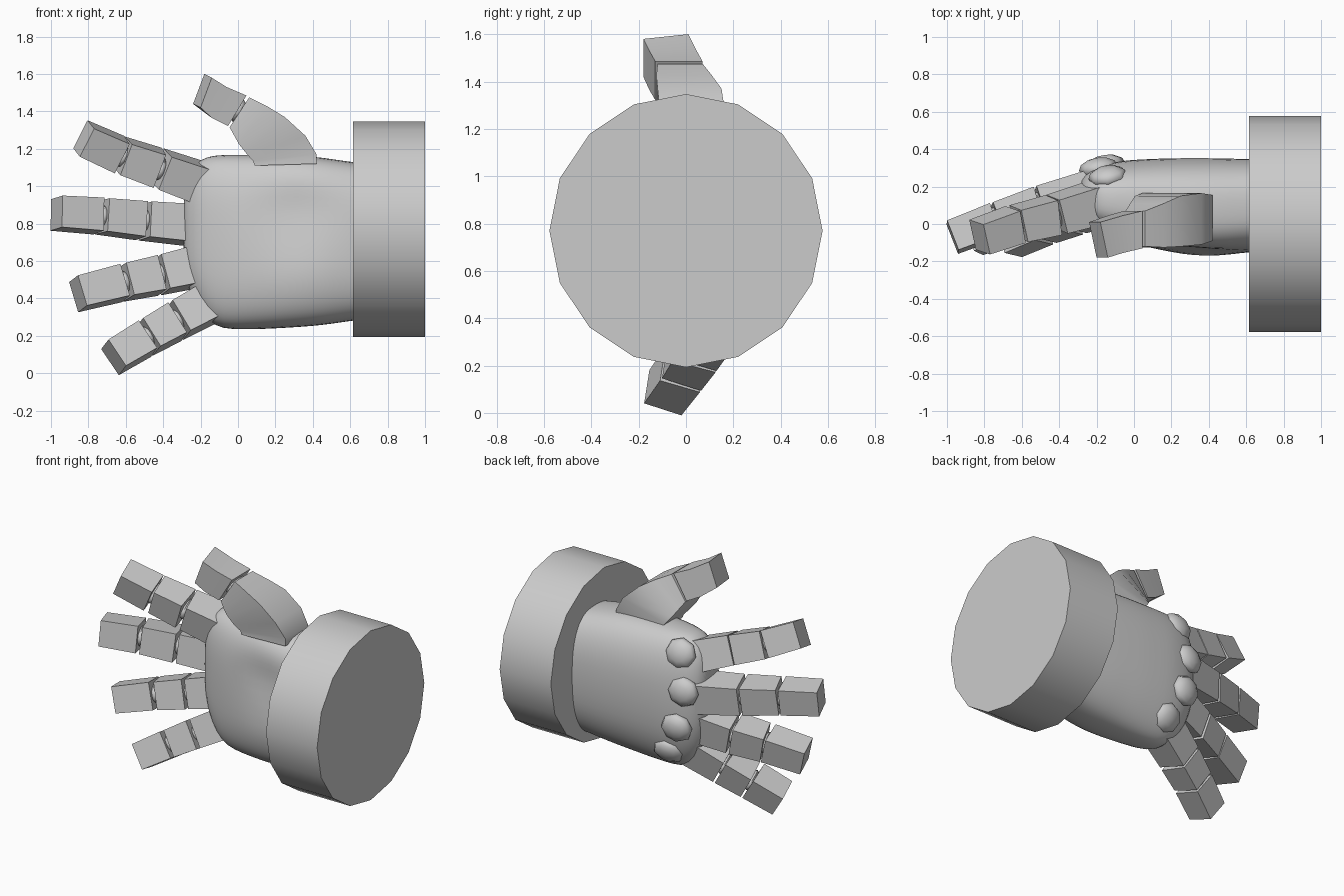
import bpy, bmesh, math
from mathutils import Vector

if "Cube" in bpy.data.objects:
    bpy.data.objects.remove(bpy.data.objects["Cube"])

gray = bpy.data.materials.new("light_gray")
gray.diffuse_color = (0.6, 0.6, 0.6, 1)
gray.use_nodes = True
gray.node_tree.nodes["Principled BSDF"].inputs["Base Color"].default_value = gray.diffuse_color


def finish(name, bm, smooth=None):
    """Turn a bmesh into a named object; smooth is the sharp-edge angle."""
    bmesh.ops.recalc_face_normals(bm, faces=bm.faces)
    me = bpy.data.meshes.new(name)
    bm.to_mesh(me)
    bm.free()
    me.materials.append(gray)
    ob = bpy.data.objects.new(name, me)
    bpy.context.collection.objects.link(ob)
    if smooth:
        bpy.ops.object.select_all(action='DESELECT')
        ob.select_set(True)
        bpy.context.view_layer.objects.active = ob
        bpy.ops.object.shade_smooth_by_angle(angle=math.radians(smooth))
    return ob


def loft(name, rings, smooth=None):
    """Skin a list of equal-length point rings and cap both ends."""
    bm = bmesh.new()
    vs = [[bm.verts.new(p) for p in r] for r in rings]
    n = len(vs[0])
    for a, b in zip(vs, vs[1:]):
        for i in range(n):
            j = (i + 1) % n
            bm.faces.new((a[i], a[j], b[j], b[i]))
    bm.faces.new(vs[0])
    bm.faces.new(vs[-1])
    return finish(name, bm, smooth)


def ball(name, center, axes, seg=8, rings=6):
    """Low-poly ellipsoid with three given axis vectors."""
    bm = bmesh.new()
    bmesh.ops.create_uvsphere(bm, u_segments=seg, v_segments=rings, radius=1)
    for v in bm.verts:
        c = v.co.copy()
        v.co = Vector(center) + axes[0] * c.x + axes[1] * c.y + axes[2] * c.z
    return finish(name, bm, 60)


# Wrist cuff: sixteen-sided drum
loft("wrist_cuff", [[(x, 0.577 * math.cos(k * math.pi / 8),
                      0.77 + 0.577 * math.sin(k * math.pi / 8))
                     for k in range(16)] for x in (0.615, 1.0)], 40)

# Palm: rounded sections along x, with a hollow on the front
sections = [  # x, z low, z high, y front, y back
    (0.72, .30, 1.115, -.14, .345), (0.66, .285, 1.125, -.15, .35),
    (0.58, .275, 1.135, -.16, .35), (0.45, .255, 1.155, -.18, .355),
    (0.32, .245, 1.168, -.18, .355), (0.2, .238, 1.17, -.16, .355),
    (0.08, .233, 1.17, -.13, .35), (-0.03, .233, 1.17, -.105, .345),
    (-0.12, .245, 1.168, -.07, .33), (-0.2, .32, 1.15, -.035, .31),
    (-0.26, .43, 1.08, .01, .27), (-0.295, .58, .98, .06, .22)]
rings = []
for x, z0, z1, y0, y1 in sections:
    ring = []
    for k in range(32):
        a = 2 * math.pi * k / 32
        c, s = math.cos(a), math.sin(a)
        p = 0.68
        y = (y0 + y1) / 2 + (y1 - y0) / 2 * math.copysign(abs(c) ** p, c)
        z = (z0 + z1) / 2 + (z1 - z0) / 2 * math.copysign(abs(s) ** p, s)
        if c < 0:
            y += 0.06 * math.exp(-((x - .32) / .2) ** 2 - ((z - .85) / .17) ** 2)
        else:  # the back falls away toward both side edges
            y -= 0.04 * c ** 0.5 * ((z - .75) / .4) ** 2 * (1 if z < .75 else .5)
        ring.append((x, y, z))
    rings.append(ring)
palm = loft("palm", rings, 60)
sub = palm.modifiers.new("rounding", 'SUBSURF')
sub.levels = sub.render_levels = 1

# Fingers: centre line joints from the palm to the tip, and roll in degrees
fingers = {
    "index_finger": (9, [(-.18, .12, 1.01), (-.42, .05, 1.095),
                         (-.625, 0, 1.165), (-.825, -.07, 1.255)]),
    "middle_finger": (-8, [(-.22, .18, .79), (-.505, .10, .815),
                           (-.735, .02, .84), (-.97, -.07, .856)]),
    "ring_finger": (-8, [(-.2, .14, .575), (-.42, .08, .525),
                         (-.615, .01, .485), (-.855, -.075, .425)]),
    "little_finger": (-8, [(-.12, .12, .395), (-.33, .05, .28),
                           (-.49, -.01, .19), (-.665, -.087, .085)]),
}
HALF = (.102, .095, .089, .085)  # half width at each joint
for name, (roll, pts) in fingers.items():
    pts = [Vector(p) for p in pts]
    r = math.radians(roll)
    for i in range(3):
        d = (pts[i + 1] - pts[i]).normalized()
        f = Vector((0, -1, 0))
        f = (f - d * f.dot(d)).normalized()
        w = d.cross(f)
        if w.z < 0:
            w = -w
        f, w = f * math.cos(r) - w * math.sin(r), w * math.cos(r) + f * math.sin(r)

        def end(j, pull):
            # the gap between segments widens toward the palm side
            h = HALF[j]
            return [pts[j] + w * h * a + f * h * b
                    + d * pull * (1.6 if b > 0 else 0.6)
                    for a, b in ((-1, -1), (1, -1), (1, 1), (-1, 1))]
        loft(f"{name}_segment_{i + 1}",
             [end(i, .009), end(i + 1, -.009 if i < 2 else 0)])
        # Joint bead between neighbouring segments
        if i:
            ball(f"{name}_joint_{i}", pts[i], (d * .035, w * .068, f * .075))

# Thumb: box sections given by outer and inner edge, front and back depth
def box_ring(xo, zo, xi, zi, y0, y1, tilt=0):
    return [(xo + tilt, y0, zo - tilt / 2), (xo, y1, zo),
            (xi, y1, zi), (xi + tilt, y0, zi - tilt / 2)]


loft("thumb_base", [box_ring(*s) for s in (
    (.42, 1.12, .09, 1.11, -.09, .15), (.42, 1.17, .08, 1.135, -.09, .155),
    (.36, 1.27, .045, 1.175, -.11, .165), (.25, 1.37, .005, 1.225, -.12, .15),
    (.16, 1.425, -.02, 1.27, -.125, .11), (.06, 1.475, -.045, 1.315, -.12, .07))], 35)
loft("thumb_tip", [box_ring(*s) for s in (
    (.045, 1.485, -.053, 1.322, -.13, .07), (-.06, 1.53, -.14, 1.365, -.155, .045),
    (-.18, 1.6, -.24, 1.44, -.18, .01, .04))], 35)
ball("thumb_joint", (0, -.03, 1.405),
     (Vector((.035, 0, -.02)), Vector((.03, 0, .06)), Vector((0, .08, 0))))

# Knuckles: flattened studs on the back of the hand
for name, c, lean in (("index", (-.14, .255, 1.06), .3),
                      ("middle", (-.19, .3, .83), .1),
                      ("ring", (-.15, .315, .58), -.15),
                      ("little", (-.05, .255, .375), -.6)):
    n = Vector((-.15, 1, lean)).normalized()
    u = (Vector((1, 0, 0)) - n * n.x).normalized()
    ball(name + "_knuckle", c, (u * .105, n.cross(u) * .1, n * .055))
